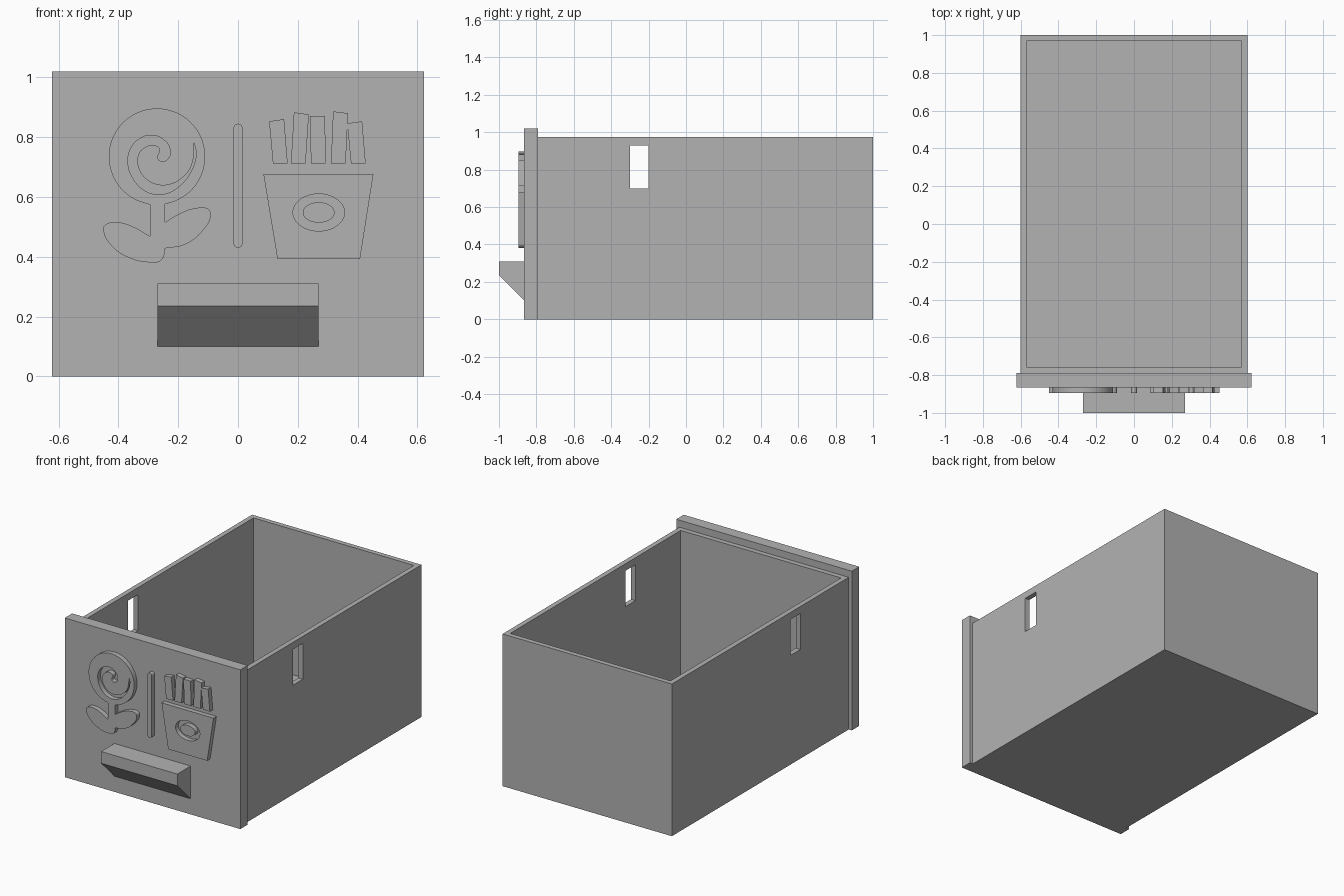
import bpy
import bmesh
from math import cos, sin, pi, radians
from mathutils import Matrix, Vector

default_cube = bpy.data.objects.get("Cube")
if default_cube:
    bpy.data.objects.remove(default_cube, do_unlink=True)

grey = bpy.data.materials.new("plain grey")
grey.use_nodes = True
grey.diffuse_color = (0.448, 0.448, 0.448, 1)
grey.node_tree.nodes["Principled BSDF"].inputs["Base Color"].default_value = grey.diffuse_color

PANEL_FRONT = -0.865
RELIEF_FRONT = -0.895


def add_object(name, data):
    obj = bpy.data.objects.new(name, data)
    bpy.context.collection.objects.link(obj)
    return obj


def mesh_object(name, bm):
    bmesh.ops.recalc_face_normals(bm, faces=bm.faces[:])
    mesh = bpy.data.meshes.new(name)
    bm.to_mesh(mesh)
    bm.free()
    mesh.materials.append(grey)
    return add_object(name, mesh)


def block(low, high):
    """Box spanning two opposite corners."""
    low, high = Vector(low), Vector(high)
    bm = bmesh.new()
    place = Matrix.Translation((low + high) / 2) @ Matrix.Diagonal((*(high - low), 1))
    bmesh.ops.create_cube(bm, size=1, matrix=place)
    return bm


def ellipse(cx, cz, rx, rz, start=0, end=2 * pi, steps=32):
    return [(cx + rx * cos(start + (end - start) * i / steps),
             cz + rz * sin(start + (end - start) * i / steps)) for i in range(steps)]


def thousandths(points):
    return [(x / 1000, z / 1000) for x, z in points]


def relief(name, outlines):
    """Raised shape on the panel; nested outlines become cut-outs.
    Each outline is (points, corner indices), or None for all corners."""
    curve = bpy.data.curves.new(name, "CURVE")
    curve.dimensions = "2D"
    curve.fill_mode = "BOTH"
    curve.resolution_u = 4
    curve.extrude = 0.016
    for points, corners in outlines:
        spline = curve.splines.new("BEZIER")
        spline.bezier_points.add(len(points) - 1)
        spline.use_cyclic_u = True
        if corners is None:
            spline.resolution_u = 1
        else:
            spline.resolution_u = 4
        for i, (bp, (x, z)) in enumerate(zip(spline.bezier_points, points)):
            bp.co = (x, z, 0)
            sharp = corners is None or i in corners
            bp.handle_left_type = bp.handle_right_type = "VECTOR" if sharp else "AUTO"
    source = add_object(name + " outline", curve)
    bpy.context.view_layer.update()
    evaluated = source.evaluated_get(bpy.context.evaluated_depsgraph_get())
    mesh = bpy.data.meshes.new_from_object(evaluated)
    bpy.data.objects.remove(source, do_unlink=True)
    # Stand the shape upright against the panel
    mesh.transform(Matrix.Translation((0, RELIEF_FRONT + 0.016, 0)) @ Matrix.Rotation(pi / 2, 4, "X"))
    bm = bmesh.new()
    bm.from_mesh(mesh)
    bpy.data.meshes.remove(mesh)
    bmesh.ops.remove_doubles(bm, verts=bm.verts[:], dist=0.0001)
    obj = mesh_object(name, bm)
    bpy.ops.object.select_all(action="DESELECT")
    obj.select_set(True)
    bpy.context.view_layer.objects.active = obj
    bpy.ops.object.shade_smooth_by_angle(angle=radians(30))
    return obj


# Open drawer box: sink the inset top face to make the walls and floor
bm = block((-0.6, -0.79, 0), (0.6, 1, 0.975))
top = max(bm.faces, key=lambda f: f.calc_center_median().z)
bmesh.ops.inset_region(bm, faces=[top], thickness=0.045)
sunk = bmesh.ops.extrude_face_region(bm, geom=[top])
floor_verts = [v for v in sunk["geom"] if isinstance(v, bmesh.types.BMVert)]
bmesh.ops.delete(bm, geom=[top], context="FACES_ONLY")
for v in floor_verts:
    v.co.z = 0.045
drawer_box = mesh_object("drawer_box", bm)

# Slots through both side walls
slot_cutter = mesh_object("slot_cutter", block((-0.8, -0.3, 0.7), (0.8, -0.2, 0.93)))
slot_cutter.hide_render = True
cut = drawer_box.modifiers.new("side slots", "BOOLEAN")
cut.object = slot_cutter
cut.operation = "DIFFERENCE"
cut.solver = "EXACT"
bpy.context.view_layer.objects.active = drawer_box
bpy.ops.object.modifier_apply(modifier=cut.name)
bpy.data.objects.remove(slot_cutter, do_unlink=True)

# Front panel
mesh_object("front_panel", block((-0.622, PANEL_FRONT, 0), (0.622, -0.79, 1.02)))

# Handle: wedge profile extruded sideways
bm = bmesh.new()
profile = [(PANEL_FRONT, 0.31), (-1, 0.31), (-1, 0.235), (PANEL_FRONT, 0.1)]
side = bm.faces.new([bm.verts.new((-0.27, y, z)) for y, z in profile])
moved = bmesh.ops.extrude_face_region(bm, geom=[side])
for v in moved["geom"]:
    if isinstance(v, bmesh.types.BMVert):
        v.co.x = 0.27
mesh_object("handle", bm)

# Lollipop: round head, stem and two leaves in one outline, with a spiral cut-out
head = ellipse(-0.271, 0.735, 0.161, 0.161, radians(-80), radians(262), 40)
leaves = thousandths([
    (-294, 574), (-294, 468), (-361, 505), (-405, 515), (-446, 505), (-450, 485),
    (-421, 435), (-361, 395), (-294, 381), (-261, 385), (-247, 405), (-244, 428),
    (-177, 441), (-117, 488), (-91, 542), (-100, 560), (-144, 562), (-194, 545),
    (-244, 515), (-244, 574)])
n = len(head)
stem_corners = {0, n - 1, n, n + 1, n + 11, n + 18, n + 19}
spiral = thousandths([
    (-147, 783), (-140, 742), (-157, 686), (-201, 632), (-254, 609), (-308, 619),
    (-351, 662), (-368, 719), (-355, 769), (-321, 799), (-288, 806), (-251, 793),
    (-227, 759), (-231, 732), (-251, 719), (-268, 729), (-261, 759), (-281, 773),
    (-311, 766), (-334, 739), (-334, 702), (-314, 666), (-274, 642), (-227, 642),
    (-184, 666), (-154, 709)])
relief("lollipop", [(head + leaves, stem_corners), (spiral, {0})])

# Divider bar with rounded ends
bar = (ellipse(0, 0.83, 0.015, 0.015, 0, pi, 8) + [(-0.015, 0.83)]
       + ellipse(0, 0.445, 0.015, 0.015, pi, 2 * pi, 8) + [(0.015, 0.445)])
relief("divider_bar", [(bar, None)])

# Carton with an oval groove around an oval island
carton = thousandths([(85, 677), (453, 677), (408, 392), (132, 392)])
relief("carton", [(carton, None),
                  (ellipse(0.27, 0.548, 0.086, 0.062), set()),
                  (ellipse(0.27, 0.548, 0.053, 0.034), set())])

# Fries: bottom left x, top left x, top left z, top right z
fries = [(117, 104, 853, 860), (177, 187, 883, 876), (244, 241, 870, 870),
         (311, 318, 886, 880), (378, 365, 846, 853)]
for number, (base, tip, left, right) in enumerate(fries, 1):
    outline = thousandths([(base, 712), (tip, left), (tip + 50, right), (base + 49, 712)])
    relief(f"fry_{number}", [(outline, None)])
